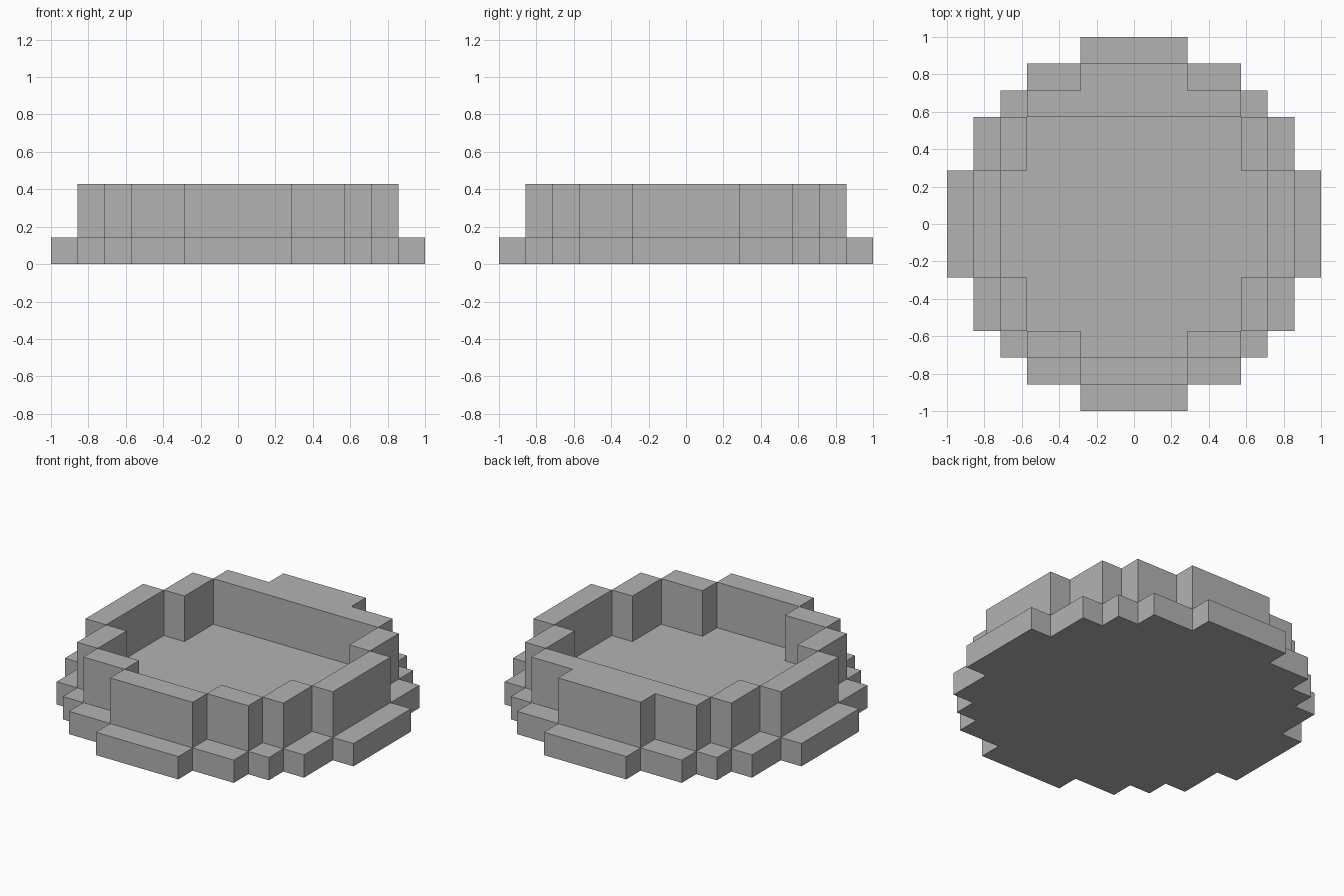
import bpy
import bmesh

U = 1 / 7  # one block

if "Cube" in bpy.data.objects:
    bpy.data.objects.remove(bpy.data.objects["Cube"], do_unlink=True)

stone = bpy.data.materials.new("grey stone")
stone.use_nodes = True
colour = (0.45, 0.45, 0.45, 1)
stone.diffuse_color = colour
stone.node_tree.nodes["Principled BSDF"].inputs["Base Color"].default_value = colour


def prism(name, outline, z0, z1):
    """Extrude a flat outline, given in blocks, from z0 to z1."""
    bm = bmesh.new()
    bottom = bm.faces.new([bm.verts.new((x * U, y * U, z0 * U)) for x, y in outline])
    top = bmesh.ops.extrude_face_region(bm, geom=[bottom], use_keep_orig=True)["geom"]
    verts = [g for g in top if isinstance(g, bmesh.types.BMVert)]
    bmesh.ops.translate(bm, verts=verts, vec=(0, 0, (z1 - z0) * U))
    bmesh.ops.recalc_face_normals(bm, faces=bm.faces)
    mesh = bpy.data.meshes.new(name)
    bm.to_mesh(mesh)
    bm.free()
    mesh.materials.append(stone)
    obj = bpy.data.objects.new(name, mesh)
    bpy.context.collection.objects.link(obj)


def stepped(y, rows):
    """Symmetric stair outline from rows of (half width, far y)."""
    side = []
    for half, far in rows:
        side += [(half, y), (half, far)]
        y = far
    return side + [(-x, v) for x, v in reversed(side)]


def box(x0, x1, y0, y1):
    return [(x0, y0), (x1, y0), (x1, y1), (x0, y1)]


# Round stepped base slab
prism("base", stepped(-7, [(2, -6), (4, -5), (5, -4), (6, -2), (7, 2),
                           (6, 4), (5, 5), (4, 6), (2, 7)]), 0, 1)

# Thick back wall and thin front wall
prism("back_wall", stepped(4, [(4, 5), (2, 6)]), 1, 3)
prism("front_wall", box(-2, 2, -6, -5), 1, 3)

# Wall blocks repeated on both sides
walls = {
    "front_corner_wall": (2, 4, -5, -4),
    "front_side_wall": (4, 5, -4, -2),
    "side_wall": (5, 6, -2, 2),
    "back_side_wall": (4, 5, 2, 4),
}
for name, (x0, x1, y0, y1) in walls.items():
    prism("left_" + name, box(x0, x1, y0, y1), 1, 3)
    prism("right_" + name, box(-x1, -x0, y0, y1), 1, 3)
